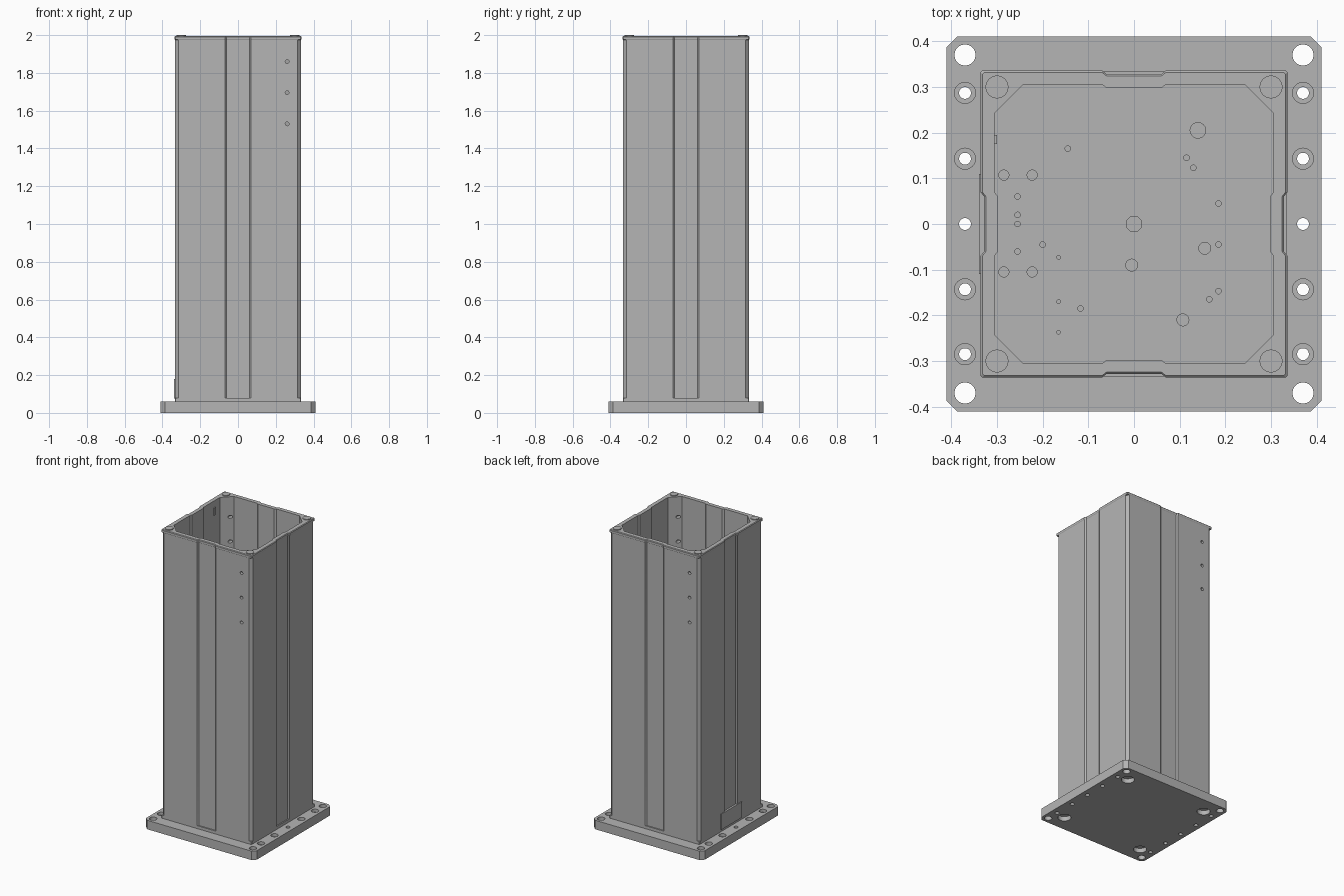
import bpy
import bmesh
from mathutils import Matrix, Vector

cube = bpy.data.objects.get("Cube")
if cube:
    bpy.data.objects.remove(cube, do_unlink=True)

grey = bpy.data.materials.new("plain grey")
grey.use_nodes = True
colour = (0.46, 0.46, 0.46, 1)
grey.diffuse_color = colour
grey.node_tree.nodes["Principled BSDF"].inputs["Base Color"].default_value = colour


def make(name, bm):
    bmesh.ops.recalc_face_normals(bm, faces=bm.faces)
    mesh = bpy.data.meshes.new(name)
    bm.to_mesh(mesh)
    bm.free()
    mesh.materials.append(grey)
    obj = bpy.data.objects.new(name, mesh)
    bpy.context.collection.objects.link(obj)
    return obj


def add_rod(bm, centre, radius, depth, axis="Z"):
    turn = Matrix.Rotation(1.570796, 4, "X") if axis == "Y" else Matrix()
    bmesh.ops.create_cone(bm, cap_ends=True, segments=32, radius1=radius, radius2=radius,
                          depth=depth, matrix=Matrix.Translation(centre) @ turn)


def drill(target, rods):
    """Cut a set of (centre, radius, depth, axis) rods out of the target."""
    bm = bmesh.new()
    for rod in rods:
        add_rod(bm, *rod)
    cutter = make("cutter", bm)
    cutter.hide_render = True
    mod = target.modifiers.new("holes", "BOOLEAN")
    mod.operation, mod.solver, mod.object = "DIFFERENCE", "EXACT", cutter
    bpy.context.view_layer.objects.active = target
    bpy.ops.object.modifier_apply(modifier=mod.name)
    bpy.data.objects.remove(cutter, do_unlink=True)


def outline(half, cut, recess):
    """Square with cut corners and a shallow channel in the middle of each side."""
    side = [(cut - half, half), (-0.07, half), (-0.06, half - recess),
            (0.06, half - recess), (0.07, half), (half - cut, half)]
    points = []
    for quarter in range(4):
        for x, y in side:
            for _ in range(quarter):
                x, y = y, -x
            points.append((x, y))
    return points


def box(name, low, high):
    bm = bmesh.new()
    low, high = Vector(low), Vector(high)
    bmesh.ops.create_cube(bm, size=1, matrix=Matrix.Translation((low + high) / 2)
                          @ Matrix.Diagonal((*(high - low), 1)))
    return make(name, bm)


corners = [(x, y) for x in (-1, 1) for y in (-1, 1)]
PLATE = 0.06

# Base plate with cut corners
bm = bmesh.new()
rim = [bm.verts.new((x, y, 0)) for x, y in outline(0.41, 0.023, 0)]
face = bm.faces.new(rim)
top = bmesh.ops.extrude_face_region(bm, geom=[face])["geom"]
bmesh.ops.translate(bm, vec=(0, 0, PLATE),
                    verts=[v for v in top if isinstance(v, bmesh.types.BMVert)])
bmesh.ops.dissolve_limit(bm, angle_limit=0.01, verts=bm.verts, edges=bm.edges)
base = make("base_plate", bm)

# Through holes along both flanges
through = [((x * 0.37, y * 0.37, 0), 0.023, 1, "Z") for x, y in corners]
bolts = [(x * 0.37, y, 0) for x in (-1, 1) for y in (-0.285, -0.143, 0, 0.143, 0.287)]
through += [(p, 0.013, 1, "Z") for p in bolts]
drill(base, through)

# Counterbores above the bolts and below the column corners
bores = [((x, y, PLATE), 0.023, 0.04, "Z") for x, y, _ in bolts if y]
bores += [((x * 0.3, y * 0.3, 0), 0.04, 0.06, "Z") for x, y in corners]
drill(base, bores)

# Blind holes in the floor, grouped by radius
floor_holes = {
    0.017: [(0, 0), (0.14, 0.205)],
    0.013: [(-0.005, -0.09), (0.155, -0.053), (0.107, -0.21)],
    0.011: [(x, y) for x in (-0.285, -0.223) for y in (-0.105, 0.107)],
    0.006: [(-0.255, 0.06), (-0.255, 0.02), (-0.255, 0), (-0.255, -0.06),
            (-0.2, -0.045), (-0.145, 0.165), (-0.117, -0.185), (0.115, 0.145),
            (0.13, 0.123), (0.185, 0.045), (0.185, -0.045), (0.185, -0.147),
            (0.165, -0.165)],
    0.004: [(-0.165, -0.073), (-0.165, -0.17), (-0.165, -0.237)],
}
drill(base, [((x, y, PLATE), r, 0.05, "Z") for r, spots in floor_holes.items()
             for x, y in spots])

# Hollow column: one closed loft up the outside and down the inside
inner = outline(0.305, 0.062, 0.007)
foot = outline(0.334, 0.003, 0)
shaft = outline(0.334, 0.018, 0.008)
collar = outline(0.336, 0.004, 0.008)
lip = outline(0.332, 0.004, 0.008)
levels = [(inner, PLATE), (foot, PLATE), (foot, 0.08), (shaft, 0.08), (shaft, 1.975),
          (collar, 1.978), (collar, 1.991), (lip, 1.995), (inner, 1.995)]
bm = bmesh.new()
rings = [[bm.verts.new((x, y, z)) for x, y in loop] for loop, z in levels]
for ring, following in zip(rings, rings[1:] + rings[:1]):
    for i in range(len(ring)):
        j = (i + 1) % len(ring)
        bm.faces.new((ring[i], ring[j], following[j], following[i]))
column = make("column", bm)

# Three small holes near one edge of the front and back walls
drill(column, [((s * 0.26, -s * 0.32, z), 0.01, 0.12, "Y")
               for s in (-1, 1) for z in (1.53, 1.695, 1.86)])

# Round pads on the top corners
bm = bmesh.new()
for x, y in corners:
    add_rod(bm, (x * 0.3, y * 0.3, 1.99), 0.025, 0.02)
pads = make("top_pads", bm)

# Access cover low on the right side
box("access_cover", (-0.339, -0.11, 0.075), (-0.325, 0.11, 0.18))
# Small tab inside the right wall
box("inner_tab", (-0.308, 0.175, 1.9), (-0.3, 0.195, 1.95))

# Smooth round walls, sharp edges elsewhere
for obj in (base, column, pads):
    bpy.ops.object.select_all(action="DESELECT")
    obj.select_set(True)
    bpy.context.view_layer.objects.active = obj
    bpy.ops.object.shade_smooth_by_angle(angle=0.5)
